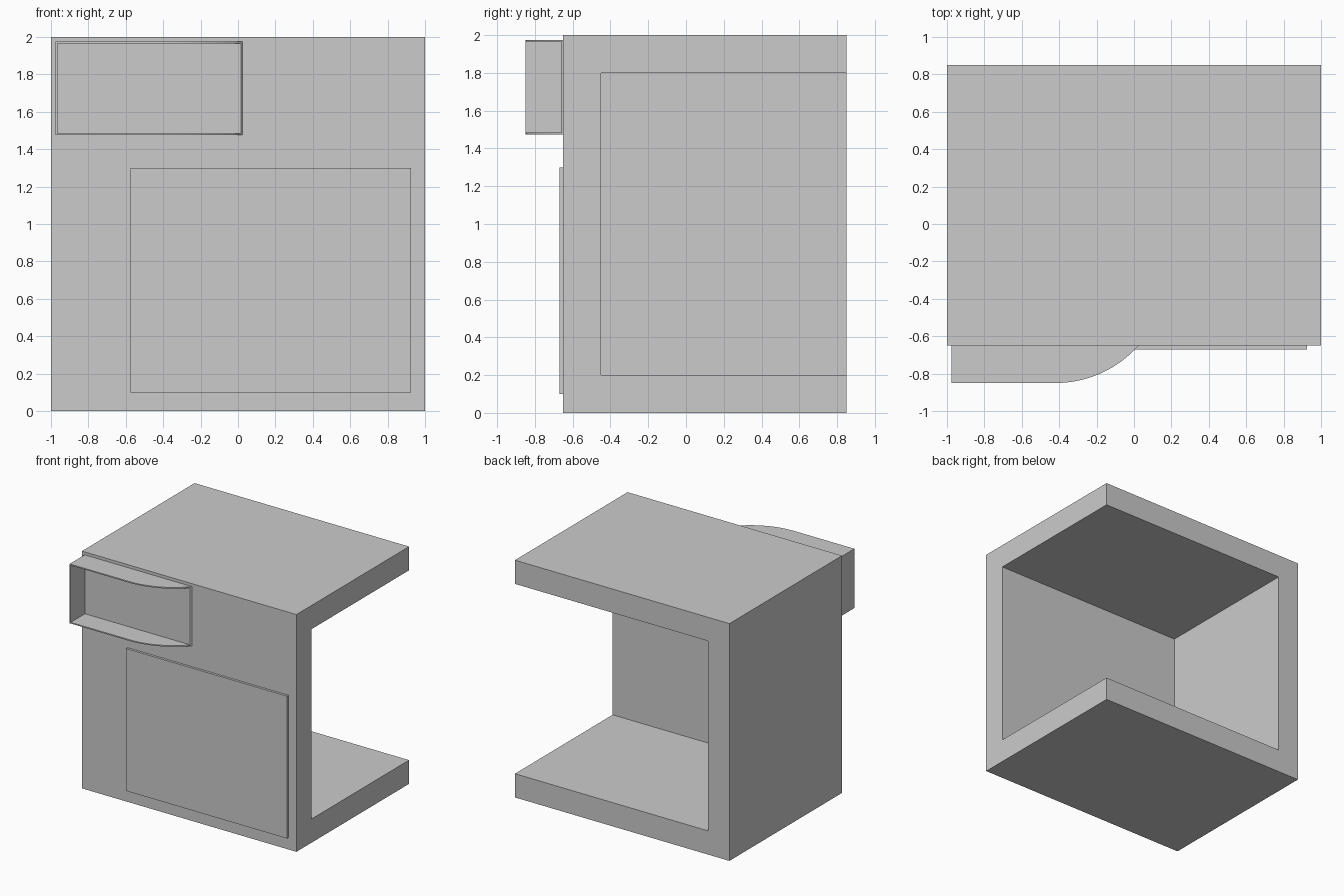
import bpy, bmesh, math

if "Cube" in bpy.data.objects:
    bpy.data.objects.remove(bpy.data.objects["Cube"])


def prism(name, outline, z0, z1):
    """Extrude a closed XY outline from z0 to z1."""
    bm = bmesh.new()
    face = bm.faces.new([bm.verts.new((x, y, z0)) for x, y in outline])
    ext = bmesh.ops.extrude_face_region(bm, geom=[face])
    top = [v for v in ext["geom"] if isinstance(v, bmesh.types.BMVert)]
    bmesh.ops.translate(bm, verts=top, vec=(0, 0, z1 - z0))
    bmesh.ops.recalc_face_normals(bm, faces=bm.faces)
    mesh = bpy.data.meshes.new(name)
    bm.to_mesh(mesh)
    bm.free()
    obj = bpy.data.objects.new(name, mesh)
    bpy.context.collection.objects.link(obj)
    return obj


def box(name, x0, x1, y0, y1, z0, z1):
    return prism(name, [(x0, y0), (x1, y0), (x1, y1), (x0, y1)], z0, z1)


def cut(obj, cutter):
    """Subtract the cutter, apply the result and delete the cutter."""
    cutter.hide_render = True
    mod = obj.modifiers.new("cut", "BOOLEAN")
    mod.operation = "DIFFERENCE"
    mod.solver = "EXACT"
    mod.object = cutter
    bpy.context.view_layer.objects.active = obj
    bpy.ops.object.modifier_apply(modifier=mod.name)
    bpy.data.objects.remove(cutter)


# Cabinet body, hollowed out and open at the back and right
body = box("cabinet_body", -1, 1, -0.65, 0.85, 0, 2)
cut(body, box("cavity_cutter", -0.8, 1.5, -0.45, 1.5, 0.2, 1.8))

# Raised front panel
box("front_panel", -0.575, 0.925, -0.67, -0.65, 0.1, 1.3)

# Thin-walled tray with a straight front that sweeps back to the cabinet
flat_end, front, back, right = -0.42, -0.85, -0.65, 0.025
radius = ((right - flat_end) ** 2 + (back - front) ** 2) / (2 * (back - front))
sweep = math.asin((right - flat_end) / radius)
steps = 16
arc = [(flat_end + radius * math.sin(sweep * i / steps),
        front + radius * (1 - math.cos(sweep * i / steps)))
       for i in range(steps + 1)]
tray = prism("front_tray", [(-0.975, back), (-0.975, front)] + arc, 1.475, 1.975)
cut(tray, box("tray_cutter", -0.965, 0.1, -1, -0.66, 1.485, 1.965))

# Soften the swept edge only
bpy.ops.object.select_all(action="DESELECT")
tray.select_set(True)
bpy.context.view_layer.objects.active = tray
bpy.ops.object.shade_smooth_by_angle(angle=math.radians(30))
